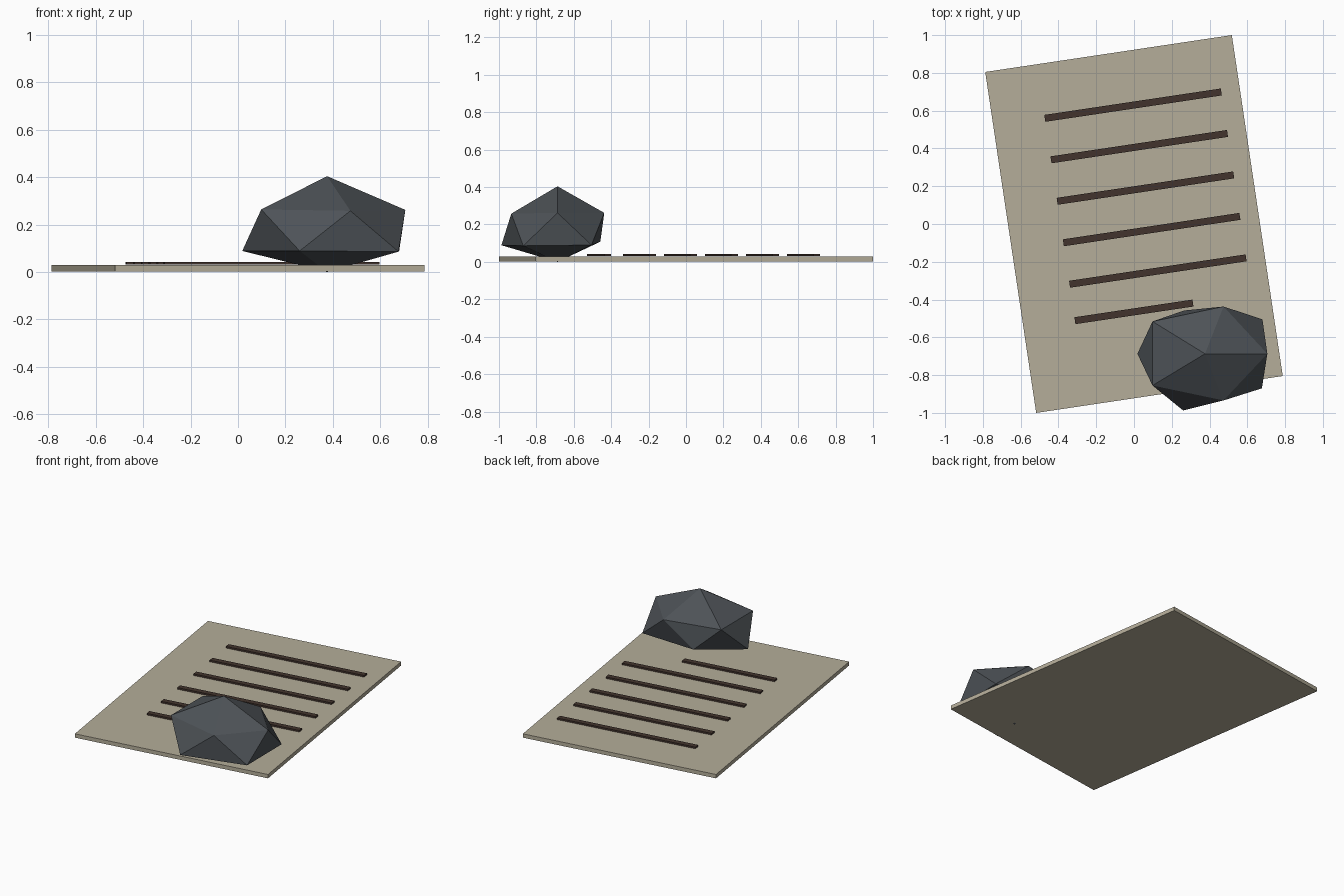
import bpy, bmesh, math
from mathutils import Matrix

if "Cube" in bpy.data.objects:
    bpy.data.objects.remove(bpy.data.objects["Cube"])

TILT = math.radians(8.5)


def material(name, rgb):
    m = bpy.data.materials.new(name)
    m.diffuse_color = (*rgb, 1)
    m.use_nodes = True
    m.node_tree.nodes["Principled BSDF"].inputs["Base Color"].default_value = m.diffuse_color
    return m


paper = material("pale tan", (0.46, 0.42, 0.32))
ink = material("dark brown", (0.055, 0.034, 0.026))
stone = material("slate grey", (0.075, 0.085, 0.095))


def add_object(name, bm, mat):
    bmesh.ops.recalc_face_normals(bm, faces=bm.faces)
    me = bpy.data.meshes.new(name)
    bm.to_mesh(me)
    bm.free()
    me.materials.append(mat)
    ob = bpy.data.objects.new(name, me)
    bpy.context.collection.objects.link(ob)


def tilted_box(name, u, v, length, width, z0, z1, mat):
    """Box placed in the turned frame of the sheet."""
    bm = bmesh.new()
    bmesh.ops.create_cube(bm, size=1)
    bm.transform(Matrix.Rotation(TILT, 4, 'Z')
                 @ Matrix.Translation((u, v, (z0 + z1) / 2))
                 @ Matrix.Diagonal((length, width, z1 - z0, 1)))
    add_object(name, bm, mat)


# Sheet
tilted_box("sheet", 0, 0, 1.32, 1.825, 0.003, 0.029, paper)

# Five full lines and a short last one
for i in range(5):
    tilted_box(f"line_{i + 1}", 0.088, 0.623 - 0.222 * i, 0.945, 0.037, 0.032, 0.043, ink)
tilted_box("line_short", -0.069, -0.46, 0.632, 0.037, 0.032, 0.043, ink)

# Rock: a slightly irregular twenty-sided stone
lower = [(0.018, -0.687, 0.089), (0.26, -0.987, 0.089), (0.677, -0.87, 0.086),
         (0.68, -0.505, 0.09), (0.265, -0.458, 0.108)]
upper = [(0.098, -0.855, 0.264), (0.474, -0.934, 0.258), (0.706, -0.687, 0.262),
         (0.474, -0.437, 0.262), (0.098, -0.516, 0.264)]
bm = bmesh.new()
lo = [bm.verts.new(p) for p in lower]
up = [bm.verts.new(p) for p in upper]
top = bm.verts.new((0.376, -0.687, 0.404))
bottom = bm.verts.new((0.376, -0.687, 0.0))
for i in range(5):
    j = (i + 1) % 5
    bm.faces.new((top, up[i], up[j]))
    bm.faces.new((bottom, lo[j], lo[i]))
    bm.faces.new((lo[i], lo[j], up[i]))
    bm.faces.new((up[i], lo[j], up[j]))
add_object("rock", bm, stone)
